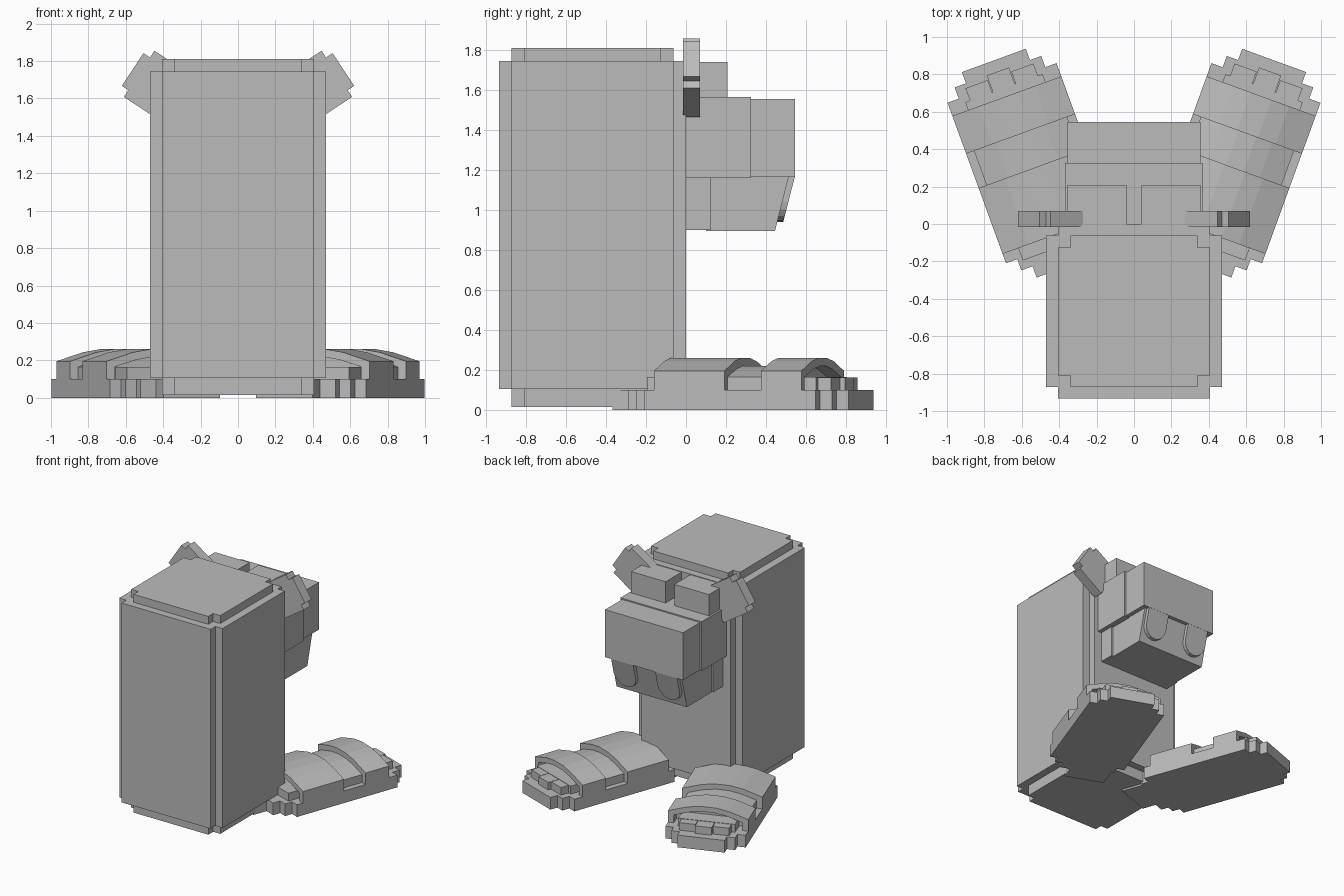
import bpy, bmesh, math
from mathutils import Matrix, Vector

cube = bpy.data.objects.get("Cube")
if cube:
    bpy.data.objects.remove(cube, do_unlink=True)

GREY = (0.5, 0.5, 0.5, 1)
mat = bpy.data.materials.new("plain grey")
mat.use_nodes = True
mat.diffuse_color = GREY
mat.node_tree.nodes["Principled BSDF"].inputs["Base Color"].default_value = GREY


def prism(name, points, sweep, matrix=Matrix()):
    """Closed solid made by sweeping a flat outline along a vector."""
    bm = bmesh.new()
    face = bm.faces.new([bm.verts.new(p) for p in points])
    swept = bmesh.ops.extrude_face_region(bm, geom=[face])["geom"]
    moved = [g for g in swept if isinstance(g, bmesh.types.BMVert)]
    bmesh.ops.translate(bm, verts=moved, vec=Vector(sweep))
    bm.transform(matrix)
    bmesh.ops.recalc_face_normals(bm, faces=bm.faces[:])
    mesh = bpy.data.meshes.new(name)
    bm.to_mesh(mesh)
    bm.free()
    mesh.materials.append(mat)
    obj = bpy.data.objects.new(name, mesh)
    bpy.context.collection.objects.link(obj)
    return obj


def box(name, x, y, z, matrix=Matrix()):
    """Box from its ranges along each axis."""
    outline = [(x[0], y[0], z[0]), (x[1], y[0], z[0]),
               (x[1], y[1], z[0]), (x[0], y[1], z[0])]
    return prism(name, outline, (0, 0, z[1] - z[0]), matrix)


def span(half, centre=0):
    return (centre - half, centre + half)


# Body: block with stepped edges
BODY_Y = -0.467
box("body_sides", span(0.47), span(0.405, BODY_Y), (0.105, 1.745))
box("body_front_back", span(0.405), span(0.467, BODY_Y), (0.105, 1.745))
box("body_cap_wide", span(0.405), span(0.342, BODY_Y), (0.015, 1.81))
box("body_cap_deep", span(0.34), span(0.405, BODY_Y), (0.015, 1.81))

# Head and muzzle
box("head", span(0.37), (-0.03, 0.325), (1.16, 1.565))
box("muzzle", span(0.355), (0.3, 0.545), (1.165, 1.555))
box("jaw_back", span(0.335), (-0.03, 0.125), (0.9, 1.17))
prism("jaw", [(-0.32, 0.1, 0.895), (-0.32, 0.445, 0.895),
              (-0.32, 0.515, 1.17), (-0.32, 0.1, 1.17)], (0.64, 0, 0))


def jaw_slope(z):
    return 0.445 + (z - 0.895) * 0.255


# Dome outlines across a foot: (offset from centre, height)
OUTER = [(0.31, 0.1), (0.31, 0.195), (0.16, 0.243), (0.06, 0.26)]
INNER = [(0.265, 0.1), (0.265, 0.165), (0.14, 0.203), (0.05, 0.218)]
FOOT = 0.405


def both_sides(half):
    return half + [(-s, z) for s, z in reversed(half)]


def across(outline, start):
    return [(FOOT + s, start, z) for s, z in outline]


for side, label in ((1, "left"), (-1, "right")):
    mirror = Matrix.Scale(side, 4, (1, 0, 0))

    # Eye block and rounded tooth
    box(label + "_eye", (0.04, 0.355), (-0.02, 0.208), (1.55, 1.74), mirror)
    tooth = [(0.1, 1.168), (0.3, 1.168)]
    for i in range(9):
        a = math.pi * i / 8
        tooth.append((0.2 + 0.1 * math.cos(a), 1.04 - 0.1 * math.sin(a)))
    prism(label + "_tooth", [(x, jaw_slope(z) - 0.01, z) for x, z in tooth],
          (0, 0.04, 0), mirror)

    # Ear: tilted plate with notched corners
    tilt = mirror @ Matrix.Translation((0.424, 0, 1.663)) @ Matrix.Rotation(
        math.radians(-33.4), 4, "Y")
    ear_y = (-0.015, 0.07)
    box(label + "_ear_tall", (-0.135, 0.125), ear_y, span(0.148), tilt)
    box(label + "_ear_wide", (-0.155, 0.167), ear_y, span(0.105), tilt)

    # Foot: stepped sole, turned outward
    turn = mirror @ Matrix.Rotation(math.radians(-20), 4, "Z")
    for i in range(3):
        step = 0.064 * i
        box(f"{label}_sole_{i}", span(0.31 - step, FOOT),
            (0.037 - step, 0.95 + step), (0, 0.1), turn)
    box(label + "_heel", (0.18, 0.5), (-0.21, 0), (0, 0.1), turn)

    # Inner foot, hollow arches over it, and the groove between them
    box(label + "_foot_core", span(0.22, FOOT), (0.02, 0.92), (0.1, 0.165), turn)
    arch = both_sides(OUTER) + both_sides(INNER)[::-1]
    for part, start, end in (("rear", 0.09, 0.465), ("front", 0.66, 0.875)):
        prism(f"{label}_{part}_arch", across(arch, start),
              (0, end - start, 0), turn)
    prism(label + "_foot_groove", across(both_sides(INNER), 0.2),
          (0, 0.6, 0), turn)

    # Toes
    for i in (-1, 0, 1):
        box(f"{label}_toe_{i + 2}", span(0.063, FOOT + 0.13 * i),
            (0.85, 1.015 if i == 0 else 0.99), (0.1, 0.162), turn)
